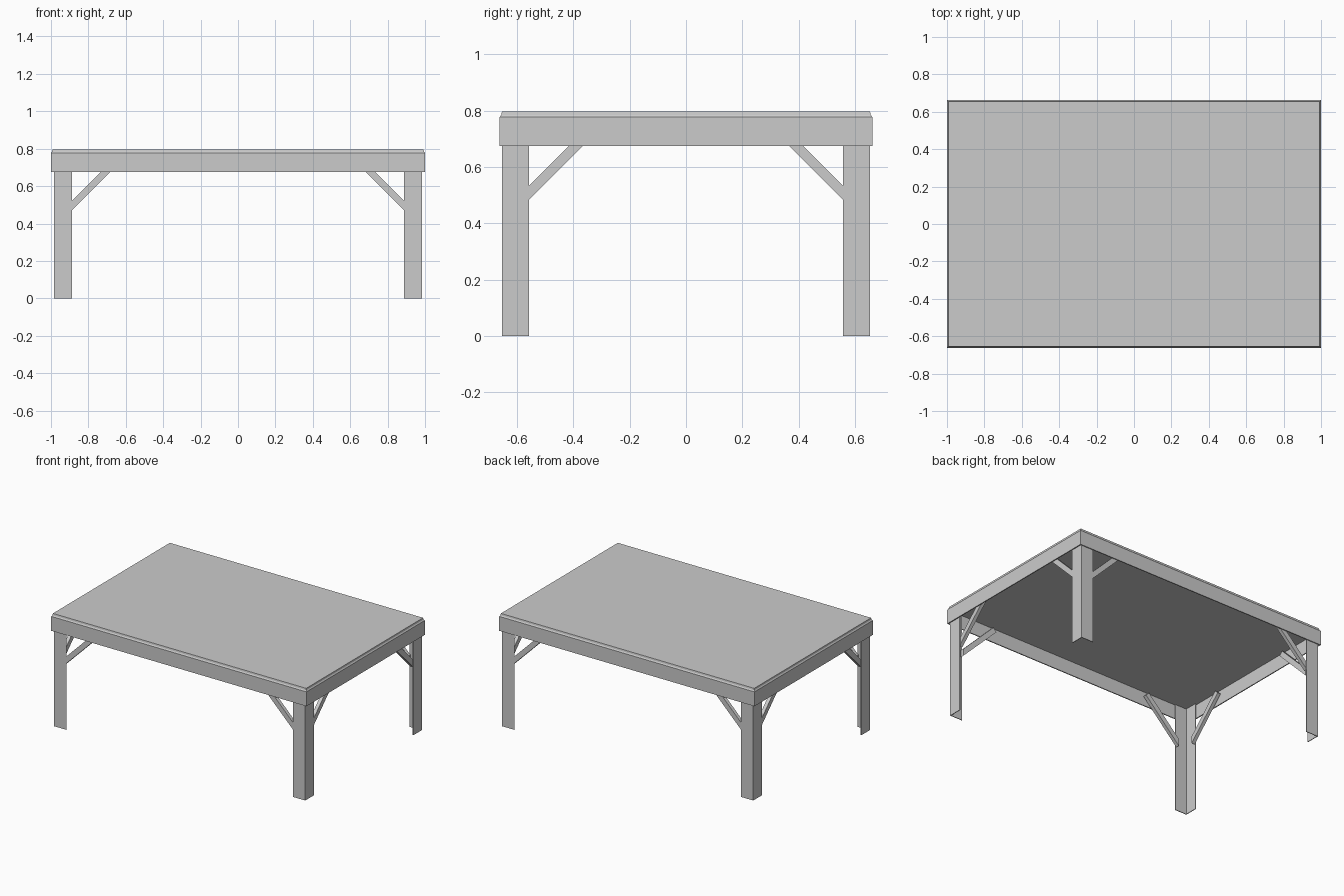
import bpy, bmesh
from math import sqrt
from mathutils import Vector

if "Cube" in bpy.data.objects:
    bpy.data.objects.remove(bpy.data.objects["Cube"])

HX, HY = 1.0, 0.662       # half size of the frame
LX, LY = 0.984, 0.653     # outer corner of the legs
LEG_W, LEG_T = 0.096, 0.005


def finish(name, bm):
    bmesh.ops.recalc_face_normals(bm, faces=bm.faces)
    mesh = bpy.data.meshes.new(name)
    bm.to_mesh(mesh)
    bm.free()
    ob = bpy.data.objects.new(name, mesh)
    bpy.context.collection.objects.link(ob)
    return ob


def mirror_four(ob):
    m = ob.modifiers.new("mirror", 'MIRROR')
    m.use_axis = (True, True, False)
    m.use_mirror_merge = False


def rings(name, profile, closed):
    """Stack of rectangular loops given as (inset, z)."""
    bm = bmesh.new()
    loops = [[bm.verts.new((sx * (HX - i), sy * (HY - i), z))
              for sx, sy in ((-1, -1), (1, -1), (1, 1), (-1, 1))]
             for i, z in profile]
    pairs = list(zip(loops, loops[1:]))
    if closed:
        pairs.append((loops[-1], loops[0]))
    else:
        bm.faces.new(loops[0])
        bm.faces.new(loops[-1])
    for a, b in pairs:
        for k in range(4):
            n = (k + 1) % 4
            bm.faces.new((a[k], a[n], b[n], b[k]))
    return finish(name, bm)


def prism(name, points, offset):
    """Planar outline pushed along an offset vector, mirrored to all corners."""
    bm = bmesh.new()
    face = bm.faces.new([bm.verts.new(p) for p in points])
    out = bmesh.ops.extrude_face_region(bm, geom=[face], use_keep_orig=True)
    verts = [g for g in out["geom"] if isinstance(g, bmesh.types.BMVert)]
    bmesh.ops.translate(bm, verts=verts, vec=Vector(offset))
    ob = finish(name, bm)
    mirror_four(ob)
    return ob


# Thin apron frame around the edge
rings("apron", [(0, 0.675), (0, 0.777), (0.006, 0.785), (0.007, 0.777), (0.007, 0.675)], True)

# Tabletop panel with a small raised edge
rings("tabletop", [(0.007, 0.774), (0.006, 0.785), (0.008, 0.797)], False)

# Angle-section legs, open towards the middle of the table
w, t = LEG_W, LEG_T
section = [(0, 0), (w, 0), (w, t), (t, t), (t, w), (0, w)]
prism("legs", [(LX - a, LY - b, 0) for a, b in section], (0, 0, 0.774))


# Diagonal braces between legs and apron
def brace_outline(start, z_low, z_top=0.735):
    """Side outline as (distance along apron, z), with a square-cut upper end."""
    h = 0.05
    e = 0.008
    s = start + e
    run = z_top - z_low
    d = h / 2
    return [(s, z_low - e), (start - run, z_top),
            (start - run - d + h, z_top + d), (s, z_low + h - e)]


def fix_end(o):
    # order: low start, low end, high end (perpendicular to the bar), high start
    a, b, _, c = o
    half = (c[1] - a[1]) / 2
    return [a, b, (b[0] + half, b[1] + half), c]


long_side = fix_end(brace_outline(LX - w, 0.47))
short_side = fix_end(brace_outline(LY - w, 0.485))
prism("long_side_braces", [(u, LY - t, z) for u, z in long_side], (0, -0.025, 0))
prism("short_side_braces", [(LX - t, u, z) for u, z in short_side], (-0.025, 0, 0))
